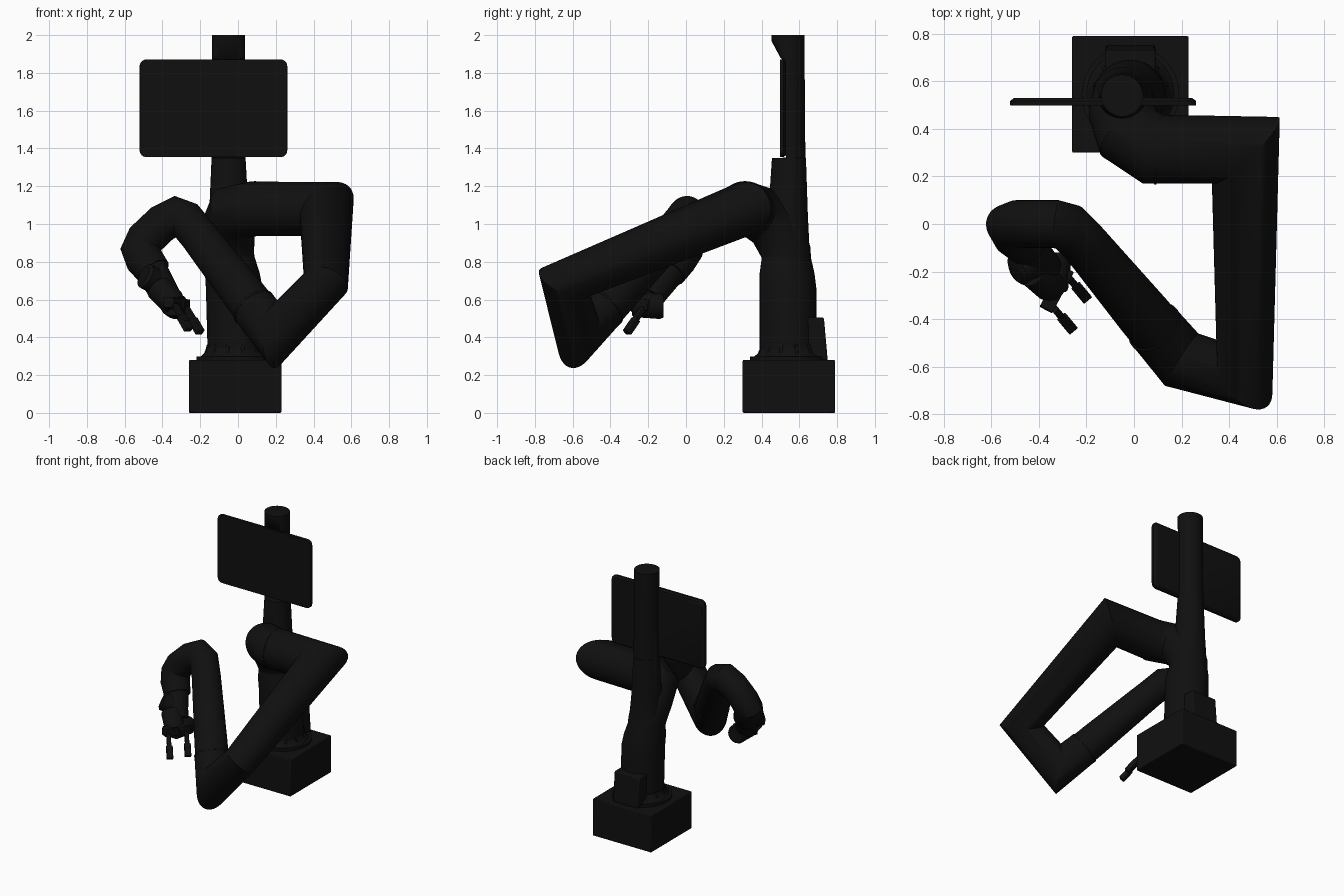
import bpy, bmesh, math
from mathutils import Vector

cube = bpy.data.objects.get("Cube")
if cube:
    bpy.data.objects.remove(cube, do_unlink=True)


def material(name, value):
    m = bpy.data.materials.new(name)
    m.use_nodes = True
    colour = (value, value, value, 1)
    m.diffuse_color = colour
    m.node_tree.nodes["Principled BSDF"].inputs["Base Color"].default_value = colour
    return m


BLACK = material("matte black", 0.005)


def finish(name, bm, bevel=0):
    bmesh.ops.recalc_face_normals(bm, faces=bm.faces[:])
    mesh = bpy.data.meshes.new(name)
    bm.to_mesh(mesh)
    bm.free()
    ob = bpy.data.objects.new(name, mesh)
    bpy.context.collection.objects.link(ob)
    mesh.materials.append(BLACK)
    if bevel:
        mod = ob.modifiers.new("edge", "BEVEL")
        mod.width, mod.segments = bevel, 2
    bpy.ops.object.select_all(action='DESELECT')
    ob.select_set(True)
    bpy.context.view_layer.objects.active = ob
    bpy.ops.object.shade_smooth_by_angle(angle=math.radians(35))
    return ob


def loft(name, rings):
    """Skin a list of equally sized point rings and cap both ends."""
    bm = bmesh.new()
    loops = [[bm.verts.new(p) for p in ring] for ring in rings]
    n = len(loops[0])
    for a, b in zip(loops, loops[1:]):
        for i in range(n):
            j = (i + 1) % n
            bm.faces.new((a[i], a[j], b[j], b[i]))
    bm.faces.new(loops[0][::-1])
    bm.faces.new(loops[-1])
    return finish(name, bm)


def tube(name, path, sides=40):
    """Round tube through (x, y, z, radius) points with mitred corners."""
    pts = [Vector(p[:3]) for p in path]
    dirs = [(b - a).normalized() for a, b in zip(pts, pts[1:])]
    u = dirs[0].orthogonal().normalized()
    rings = []
    for k, p in enumerate(pts):
        before, after = dirs[max(k - 1, 0)], dirs[min(k, len(dirs) - 1)]
        u = (u - before * u.dot(before)).normalized()
        v = before.cross(u)
        plane = (before + after).normalized()
        ring = []
        for i in range(sides):
            t = math.tau * i / sides
            off = (u * math.cos(t) + v * math.sin(t)) * path[k][3]
            off -= before * (off.dot(plane) / before.dot(plane))
            ring.append(p + off)
        rings.append(ring)
        u = before.rotation_difference(after) @ u
    return loft(name, rings)


def box(name, lo, hi, bevel=0.006, taper=0):
    bm = bmesh.new()
    bmesh.ops.create_cube(bm, size=1)
    for v in bm.verts:
        top = v.co.z > 0
        for i in range(3):
            v.co[i] = lo[i] if v.co[i] < 0 else hi[i]
        if top and v.co.y == hi[1]:
            v.co.y -= taper
    return finish(name, bm, bevel)


def finger(name, start, end, size):
    """Rectangular bar between two points."""
    a, b = Vector(start), Vector(end)
    bm = bmesh.new()
    bmesh.ops.create_cube(bm, size=1)
    turn = (b - a).to_track_quat('Z', 'Y').to_matrix()
    for v in bm.verts:
        v.co = (a + b) / 2 + turn @ Vector(
            (v.co.x * size[0], v.co.y * size[1], v.co.z * (b - a).length))
    return finish(name, bm, 0.004)


# Base block with flange and bolt ribs
box("base_block", (-0.26, 0.30, 0), (0.23, 0.79, 0.28))
CX, CY = -0.015, 0.545
tube("base_flange", [(CX, CY, 0.27, 0.205), (CX, CY, 0.298, 0.205)], 64)
tube("flange_skirt", [(CX, CY, 0.297, 0.185), (CX, CY, 0.315, 0.165), (CX, CY, 0.35, 0.15)], 64)
for k in range(12):
    t = math.tau * (k + 0.5) / 12
    c, s = math.cos(t), math.sin(t)
    finger(f"flange_rib_{k + 1}", (CX + c * 0.16, CY + s * 0.16, 0.30),
           (CX + c * 0.145, CY + s * 0.145, 0.36), (0.018, 0.018))
box("rear_connector_box", (-0.12, 0.60, 0.28), (0.09, 0.75, 0.505), 0.008, 0.02)

# Column: (z, x, y, radius, front cut); the cut makes the recess for the screen
levels = [
    (0.29, -0.01, 0.54, 0.15, 0), (0.66, -0.02, 0.54, 0.15, 0),
    (0.74, -0.03, 0.535, 0.145, 0), (0.85, -0.045, 0.53, 0.125, 0),
    (1.05, -0.048, 0.54, 0.105, 0), (1.35, -0.05, 0.545, 0.09, 0),
    (1.351, -0.05, 0.542, 0.09, 0.53), (1.85, -0.05, 0.54, 0.088, 0.53),
    (1.88, -0.05, 0.54, 0.088, 0.50), (1.97, -0.05, 0.54, 0.088, 0.452),
    (2.0, -0.05, 0.54, 0.088, 0)]
loft("column", [
    [(x + r * math.cos(math.tau * i / 48), max(y + r * math.sin(math.tau * i / 48), cut), z)
     for i in range(48)] for z, x, y, r, cut in levels])

# Screen: rounded rectangle plate
bm = bmesh.new()
outline = []
for k, (x, z) in enumerate([(0.225, 1.835), (-0.485, 1.835), (-0.485, 1.39), (0.225, 1.39)]):
    for i in range(7):
        t = math.pi / 2 * (k + i / 6)
        outline.append((x + 0.036 * math.cos(t), z + 0.036 * math.sin(t)))
bm.free()
mid = Vector((-0.13, 1.612))
loft("screen", [
    [(mid.x + (x - mid.x) * f, y, mid.y + (z - mid.y) * f) for x, z in outline]
    for y, f in [(0.498, 0.995), (0.502, 1), (0.517, 1), (0.529, 0.96)]])
box("screen_mount", (-0.11, 0.515, 1.5), (0.01, 0.55, 1.72))

# Shoulder and arm
tube("shoulder_and_upper_arm", [
    (-0.03, 0.54, 0.62, 0.13), (-0.045, 0.53, 0.85, 0.13), (-0.05, 0.47, 0.99, 0.14),
    (-0.02, 0.38, 1.06, 0.143), (0.08, 0.315, 1.08, 0.145),
    (0.47, 0.31, 1.08, 0.142), (0.465, -0.645, 0.69, 0.117),
    (0.20, -0.57, 0.41, 0.125), (0.09, -0.44, 0.55, 0.12)])
tube("shoulder_seam", [(0.085, 0.313, 1.08, 0.147), (0.095, 0.313, 1.08, 0.147)])
tube("forearm", [
    (0.12, -0.475, 0.51, 0.116), (0.04, -0.38, 0.615, 0.114), (-0.21, -0.08, 0.94, 0.10),
    (-0.275, -0.015, 1.02, 0.10), (-0.33, 0.0, 1.04, 0.10),
    (-0.40, 0.0, 1.005, 0.10), (-0.49, 0.0, 0.92, 0.10),
    (-0.515, -0.01, 0.865, 0.10), (-0.495, -0.045, 0.81, 0.10), (-0.445, -0.09, 0.745, 0.092)])
tube("forearm_seam", [(0.09, -0.44, 0.55, 0.122), (0.083, -0.432, 0.559, 0.122)])

# Wrist joints
tube("wrist_link", [(-0.46, -0.08, 0.76, 0.085), (-0.41, -0.15, 0.67, 0.08),
                    (-0.37, -0.19, 0.61, 0.072)])
tube("wrist_joint", [(-0.50, -0.20, 0.73, 0.05), (-0.49, -0.195, 0.725, 0.068),
                     (-0.39, -0.13, 0.67, 0.068)])
tube("tool_joint", [(-0.33, -0.12, 0.565, 0.06), (-0.33, -0.135, 0.565, 0.068),
                    (-0.345, -0.27, 0.575, 0.068), (-0.345, -0.285, 0.575, 0.06)])
tube("tool_flange", [(-0.42, -0.20, 0.66, 0.07), (-0.35, -0.26, 0.59, 0.07),
                     (-0.33, -0.28, 0.57, 0.055)])

# Gripper: palm bar and a pair of fingers
finger("gripper_palm", (-0.28, -0.19, 0.57), (-0.37, -0.36, 0.585), (0.06, 0.06))
for side, (x, y, z) in (("inner", (-0.275, -0.225, 0.555)), ("outer", (-0.335, -0.355, 0.57))):
    finger(f"{side}_finger", (x, y, z), (x + 0.055, y - 0.065, z - 0.09), (0.03, 0.03))
    finger(f"{side}_finger_pad", (x + 0.035, y - 0.04, z - 0.06),
           (x + 0.075, y - 0.088, z - 0.13), (0.045, 0.035))
